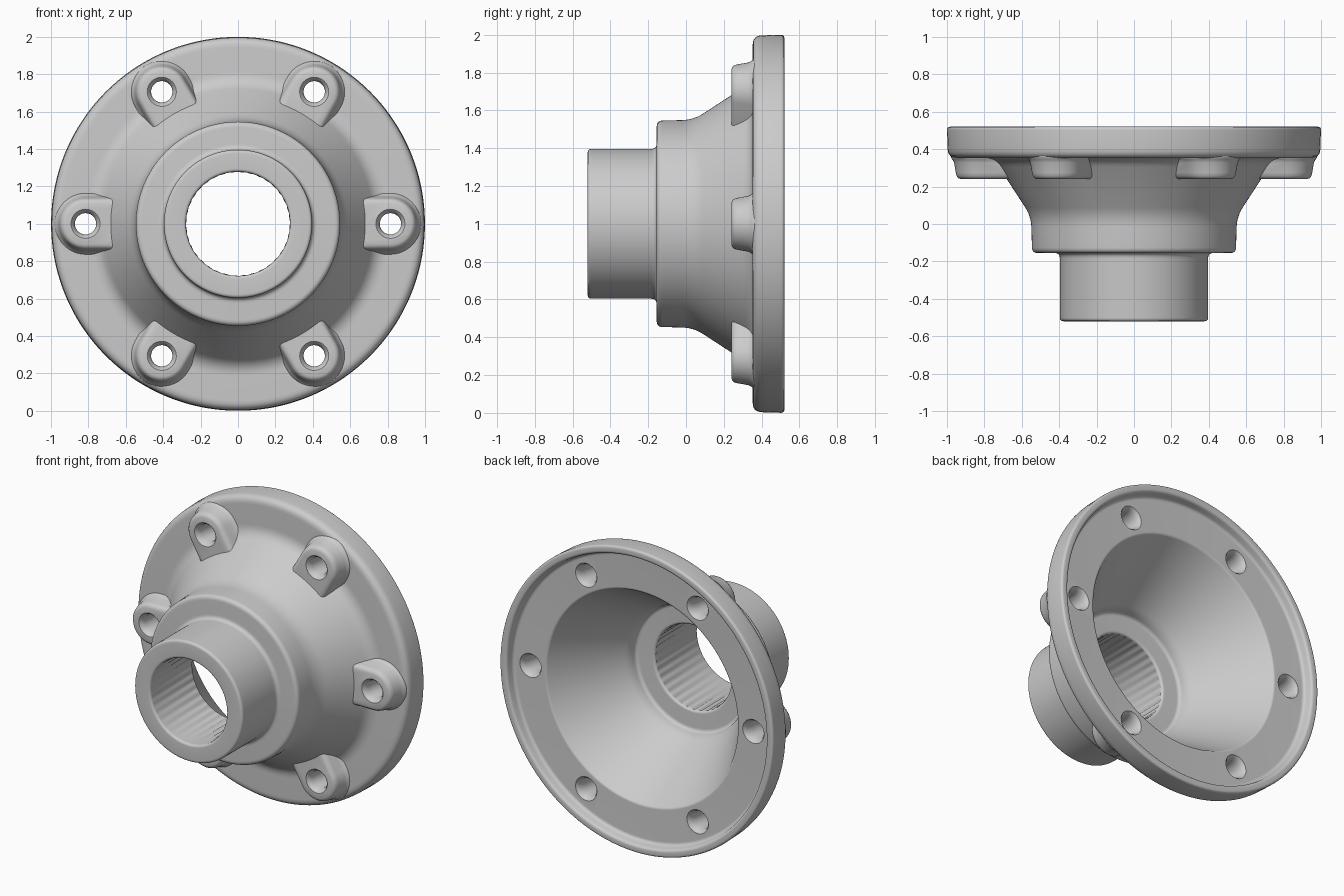
import bpy, bmesh, math
from mathutils import Vector

if "Cube" in bpy.data.objects:
    bpy.data.objects.remove(bpy.data.objects["Cube"])

SEG = 144
CZ = 1.0          # height of the hub axis


def make_object(name, bm):
    bmesh.ops.recalc_face_normals(bm, faces=bm.faces)
    mesh = bpy.data.meshes.new(name)
    bm.to_mesh(mesh)
    bm.free()
    ob = bpy.data.objects.new(name, mesh)
    bpy.context.collection.objects.link(ob)
    return ob


def round_profile(corners, steps=6):
    """Closed (radius, y, fillet) corners -> smooth point list."""
    pts, n = [], len(corners)
    for i, (r, y, f) in enumerate(corners):
        p = Vector((r, y))
        a = (Vector(corners[i - 1][:2]) - p).normalized() * f + p
        b = (Vector(corners[(i + 1) % n][:2]) - p).normalized() * f + p
        for k in range(steps + 1):
            t = k / steps
            pts.append(a * (1 - t) ** 2 + p * 2 * t * (1 - t) + b * t * t)
    return pts


def lathe(bm, pts):
    rings = []
    for s in range(SEG):
        a = 2 * math.pi * s / SEG
        ring = []
        for r, y in pts:
            # fine splines inside the bore
            if r < 0.2801 and -0.495 < y < -0.085:
                r += 0.005 if s % 4 < 2 else -0.002
            ring.append(bm.verts.new((r * math.cos(a), y, CZ + r * math.sin(a))))
        rings.append(ring)
    n = len(pts)
    for s in range(SEG):
        A, B = rings[s], rings[(s + 1) % SEG]
        for i in range(n):
            j = (i + 1) % n
            bm.faces.new((A[i], A[j], B[j], B[i]))


def loft(bm, rings):
    """Skin stacked rings of points and cap both ends."""
    vs = [[bm.verts.new(p) for p in ring] for ring in rings]
    n = len(vs[0])
    for A, B in zip(vs, vs[1:]):
        for i in range(n):
            j = (i + 1) % n
            bm.faces.new((A[i], A[j], B[j], B[i]))
    bm.faces.new(vs[0])
    bm.faces.new(vs[-1])


def placed(u, v, y, ang):
    """Radial u, tangential v, depth y -> world, turned about the axis."""
    c, s = math.cos(ang), math.sin(ang)
    return (u * c - v * s, y, CZ + u * s + v * c)


# Flanged hub: one revolved section
section = [
    (0.278, -0.52, 0.018), (0.396, -0.52, 0.02), (0.396, -0.155, 0.03),
    (0.545, -0.155, 0.03), (0.55, 0.04, 0.06), (0.755, 0.355, 0.06),
    (0.995, 0.352, 0.05), (1.0, 0.52, 0.018), (0.95, 0.52, 0.018),
    (0.938, 0.46, 0.02), (0.703, 0.46, 0.012), (0.422, -0.015, 0.03),
    (0.412, -0.07, 0.022), (0.278, -0.07, 0.02),
]
bm = bmesh.new()
lathe(bm, round_profile(section))
hub = make_object("flanged_hub", bm)

# Six U-shaped bolt bosses with flared feet, and their bolt hole cutters
BOLT_R = 0.815
boss_levels = [(0.365, 0.166), (0.353, 0.163), (0.343, 0.154), (0.328, 0.147),
               (0.275, 0.138), (0.256, 0.133), (0.245, 0.124), (0.24, 0.11)]
hole_levels = [(0.20, 0.084), (0.238, 0.08), (0.25, 0.068), (0.275, 0.057),
               (0.40, 0.057), (0.43, 0.061), (0.448, 0.068), (0.462, 0.08), (0.56, 0.083)]
bosses, holes = bmesh.new(), bmesh.new()
for k in range(6):
    ang = k * math.pi / 3
    rings = []
    for y, w in boss_levels:
        inner = 0.65 + 0.62 * (y - 0.24)      # ends inside the cone wall
        ring = [placed(inner, -w, y, ang)]
        for i in range(25):
            t = -math.pi / 2 + math.pi * i / 24
            ring.append(placed(BOLT_R + w * math.cos(t), w * math.sin(t), y, ang))
        ring.append(placed(inner, w, y, ang))
        rings.append(ring)
    loft(bosses, rings)
    loft(holes, [[placed(BOLT_R + r * math.cos(i * math.pi / 14),
                         r * math.sin(i * math.pi / 14), y, ang)
                  for i in range(28)] for y, r in hole_levels])
boss_ob = make_object("bolt_bosses", bosses)
hole_ob = make_object("bolt_hole_cutters", holes)

# Merge the bosses and drill the holes
bpy.context.view_layer.objects.active = hub
hub.select_set(True)
for tool, op in ((boss_ob, 'UNION'), (hole_ob, 'DIFFERENCE')):
    tool.hide_render = True
    mod = hub.modifiers.new(tool.name, 'BOOLEAN')
    mod.operation = op
    mod.solver = 'EXACT'
    mod.object = tool
    bpy.ops.object.modifier_apply(modifier=mod.name)
    bpy.data.objects.remove(tool)

bpy.ops.object.shade_smooth_by_angle(angle=math.radians(40))
